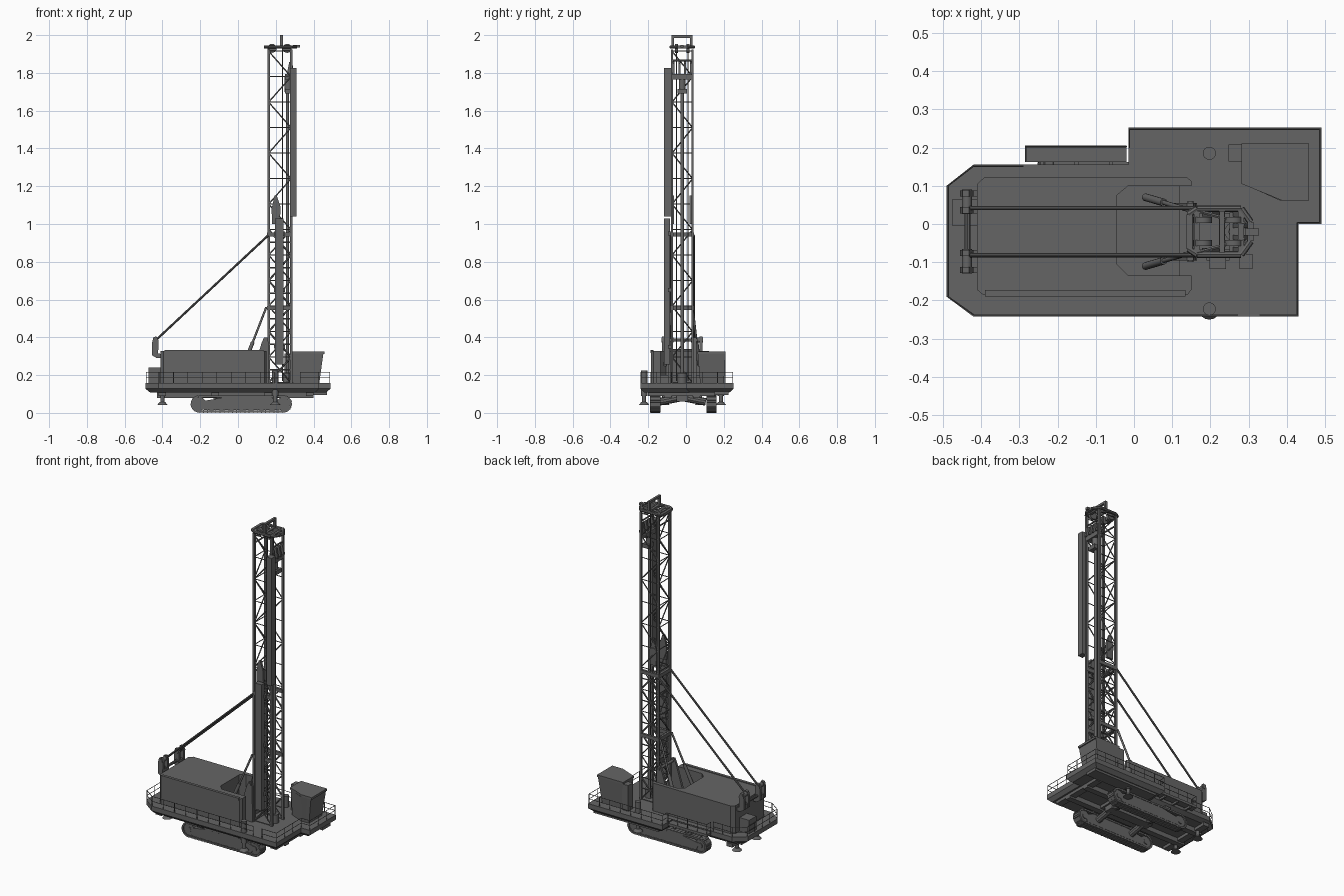
import bpy, bmesh, math
from mathutils import Vector, Matrix

if "Cube" in bpy.data.objects:
    bpy.data.objects.remove(bpy.data.objects["Cube"])

CY = -0.02                       # centre line of mast and undercarriage
dark = bpy.data.materials.new("dark_grey_paint")
dark.diffuse_color = (.13, .13, .13, 1)
dark.use_nodes = True
dark.node_tree.nodes["Principled BSDF"].inputs["Base Color"].default_value = dark.diffuse_color


class Part:
    """Collects simple solids into one named mesh object."""
    def __init__(self, name):
        self.name, self.bm = name, bmesh.new()

    def box(self, lo, hi, rot=None):
        c = (Vector(lo) + Vector(hi)) / 2
        s = Vector(hi) - Vector(lo)
        m = Matrix.Translation(c) @ (rot or Matrix()) @ Matrix.Diagonal((*s, 1))
        bmesh.ops.create_cube(self.bm, size=1, matrix=m)

    def rod(self, a, b, r, n=6, r2=None):
        a, b = Vector(a), Vector(b)
        d = b - a
        m = Matrix.Translation((a + b) / 2) @ d.to_track_quat('Z', 'Y').to_matrix().to_4x4()
        bmesh.ops.create_cone(self.bm, cap_ends=True, segments=n, radius1=r,
                              radius2=r if r2 is None else r2, depth=d.length, matrix=m)

    def prism(self, low, lo, hi, axis='z', high=None):
        put = (lambda p, h: (p[0], p[1], h)) if axis == 'z' else (lambda p, h: (p[0], h, p[1]))
        A = [self.bm.verts.new(put(p, lo)) for p in low]
        B = [self.bm.verts.new(put(p, hi)) for p in (high or low)]
        self.bm.faces.new(A)
        self.bm.faces.new(B)
        for i in range(len(A)):
            j = (i + 1) % len(A)
            self.bm.faces.new((A[i], A[j], B[j], B[i]))

    def done(self):
        bmesh.ops.recalc_face_normals(self.bm, faces=self.bm.faces)
        me = bpy.data.meshes.new(self.name)
        self.bm.to_mesh(me)
        self.bm.free()
        me.materials.append(dark)
        ob = bpy.data.objects.new(self.name, me)
        bpy.context.collection.objects.link(ob)
        bpy.ops.object.select_all(action='DESELECT')
        ob.select_set(True)
        bpy.context.view_layer.objects.active = ob
        bpy.ops.object.shade_smooth_by_angle(angle=math.radians(31))


def sides(off):
    return (CY - off, CY + off)


# deck: full plate above a tapered skirt
outline = [(-.49, -.19), (-.42, -.242), (.43, -.242), (.43, 0), (.49, 0), (.49, .252),
           (-.015, .252), (-.015, .155), (-.42, .155), (-.49, .10)]
under = [(-.465, -.18), (-.41, -.222), (.41, -.222), (.41, .02), (.465, .02), (.465, .23),
         (.005, .23), (.005, .135), (-.41, .135), (-.465, .09)]
p = Part("deck")
p.prism(outline, .128, .157)
p.prism(under, .108, .128, high=outline)
p.done()

p = Part("side_walkway")
p.box((-.285, .162, .14), (-.02, .205, .155))
for x in (-.24, -.15, -.06):
    p.box((x - .005, .14, .128), (x + .005, .2, .142))
p.done()

# chassis beams under the deck
p = Part("chassis_frame")
for y in sides(.075):
    p.box((-.43, y - .018, .08), (.40, y + .018, .112))
for x in (-.4, -.12, .16, .38):
    p.box((x - .02, -.2, .09), (x + .02, .15, .112))
p.box((.03, .15, .095), (.47, .225, .112))
p.done()

# axles joining the tracks
p = Part("track_axles")
for x in (-.1, .14):
    for s in (-1, 1):
        p.rod((x, CY, .082), (x, CY + s * .125, .058), .02, 10)
p.box((-.13, CY - .03, .06), (.17, CY + .03, .09))
p.done()


# crawler tracks made of shoes on a loop
def loop_point(t, x0=-.205, x1=.24, r=.04):
    L, arc = x1 - x0, math.pi * r
    t *= 2 * (L + arc)
    if t < L:
        return x0 + t, -r, 0
    if t < L + arc:
        a = (t - L) / r
        return x1 + r * math.sin(a), -r * math.cos(a), a
    if t < 2 * L + arc:
        return x1 - (t - L - arc), r, math.pi
    a = (t - 2 * L - arc) / r + math.pi
    return x0 + r * math.sin(a), -r * math.cos(a), a


for name, y in (("right_track", CY - .1425), ("left_track", CY + .155)):
    p = Part(name)
    for i in range(52):
        x, z, a = loop_point(i / 52)
        z += .0475
        p.box((x - .0112, y - .027, z - .005), (x + .0112, y + .027, z + .005),
              Matrix.Rotation(-a, 4, 'Y'))
        p.box((x - .002, y - .026, z - .007), (x + .002, y + .026, z + .007),
              Matrix.Rotation(-a, 4, 'Y'))
    for x in (-.205, .24):
        p.rod((x, y - .02, .0475), (x, y + .02, .0475), .036, 20)
        p.rod((x, y - .025, .0475), (x, y + .025, .0475), .016, 16)
    for i in range(7):
        x = -.14 + i * .053
        p.rod((x, y - .022, .024), (x, y + .022, .024), .015, 12)
    p.prism([(-.18, .016), (.22, .016), (.24, .06), (.17, .083), (-.07, .083), (-.2, .06)],
            y - .024, y + .024, 'y')
    p.done()

# levelling jacks
p = Part("levelling_jacks")
for x, y, top in ((.197, .185, .225), (.197, -.222, .225), (-.4, .075, .13), (-.4, -.115, .13)):
    p.rod((x, y, .09), (x, y, top), .017, 16)
    p.rod((x, y, .05), (x, y, .09), .011, 16)
    p.rod((x, y, .042), (x, y, .058), .028, 16, .014)
p.done()

# machinery house with a recess for the lowered mast
p = Part("machinery_house")
p.prism([(-.41, -.172), (-.395, -.185), (.14, -.185), (.15, -.172), (.15, -.135), (-.015, -.135),
         (-.045, -.105), (-.045, .075), (-.015, .1), (.15, .1), (.15, .112), (.138, .123),
         (-.39, .123), (-.41, .105)], .155, .328)
p.box((-.045, -.135, .155), (.12, .1, .2))
p.box((-.39, -.189, .318), (.135, -.172, .332))
p.done()
p = Part("rear_service_box")
p.box((-.475, -.005, .155), (-.41, .065, .24))
p.done()

# operator cab, wider at the roof
cab = [(.29, .2), (.43, .2), (.43, .075), (.375, .075), (.29, .112)]
roof = [(.285, .21), (.452, .21), (.452, .062), (.38, .062), (.285, .105)]
p = Part("operator_cab")
p.prism(cab, .155, .315, high=roof)
p.prism([(x + (.006 if x > .3 else -.004), y) for x, y in roof], .313, .326)
p.box((.247, .163, .155), (.29, .208, .315))
p.done()

# deck railings
p = Part("railings")
paths = [[(.27, -.238), (-.418, -.238), (-.486, -.19), (-.486, .1), (-.42, .151), (-.29, .151)],
         [(-.283, .165), (-.283, .202), (-.02, .202)],
         [(-.012, .2), (-.012, .248), (.486, .248), (.486, .004), (.427, .004), (.427, -.238),
          (.33, -.238)]]
for path in paths:
    for a, b in zip(path, path[1:]):
        a, b = Vector((*a, 0)), Vector((*b, 0))
        n = max(1, round((b - a).length / .075))
        for z in (.185, .215):
            p.rod(a + Vector((0, 0, z)), b + Vector((0, 0, z)), .0018, 5)
        for i in range(n + 1):
            q = a.lerp(b, i / n)
            p.rod(q + Vector((0, 0, .15)), q + Vector((0, 0, .216)), .0018, 5)
p.done()

# mast lattice: four chords, side zigzags, open drilling face
X0, X1, Y0, Y1, BAY = .162, .281, -.074, .035, .135
p = Part("mast_lattice")
for x in (X0, X1):
    for y in (Y0, Y1):
        p.box((x - .007, y - .006, .155), (x + .007, y + .006, 1.925))
for i in range(14):
    z = .16 + i * BAY
    f, g = (X0, X1) if i % 2 else (X1, X0)
    for y in (Y0, Y1):
        p.rod((X0, y, z), (X1, y, z), .0028)
        if i < 13:
            p.rod((f, y, z), (g, y, z + BAY), .0035)
        if i < 6:                # heavier cross bracing low down
            p.rod((g, y, z), (f, y, z + BAY), .005)
            p.rod((X0, y, z + BAY / 2), (X1, y, z + BAY / 2), .004)
    p.rod((X0, Y0, z), (X0, Y1, z), .0028)
    if i < 13:
        f, g = (Y0, Y1) if i % 2 else (Y1, Y0)
        p.rod((X0, f, z), (X0, g, z + BAY), .0035)
for z in (.555, .945):
    p.box((X0 - .008, Y0 - .007, z - .011), (X1, Y0 + .007, z + .011))
    p.box((X0 - .008, Y1 - .007, z - .011), (X1, Y1 + .007, z + .011))
    p.box((X0 - .008, Y0, z - .011), (X0 + .008, Y1, z + .011))
p.done()

# mast crown: open frame narrowing forward, sheaves and top portal
p = Part("mast_crown")
for s in (-1, 1):
    pts = [(.142, CY + s * .045), (.165, CY + s * .06), (.28, CY + s * .06), (.305, CY + s * .025)]
    for a, b in zip(pts, pts[1:]):
        p.rod((*a, 1.937), (*b, 1.937), .009, 8)
    p.rod((.165, CY + s * .055, 1.94), (.29, CY + s * .02, 1.94), .005)
    for x in (.18, .26):
        p.rod((x, CY + s * .03 - .008, 1.93), (x, CY + s * .03 + .008, 1.93), .024, 20)
for x, w in ((.145, .045), (.165, .06), (.23, .06), (.28, .06), (.305, .025)):
    p.box((x - .008, CY - w, 1.928), (x + .008, CY + w, 1.944))
p.box((.29, -.03, 1.934), (.327, -.012, 1.948))
for y in (-.07, .028):
    p.box((.223, y - .006, 1.94), (.237, y + .006, 2))
p.box((.223, -.076, 1.986), (.237, .034, 2))
for x in (X0, X1):
    p.rod((x, Y0, 1.865), (x, Y1, 1.865), .005)
p.done()

# rotary head, carriage and drill string
p = Part("rotary_head")
p.box((.25, -.07, 1.765), (.29, .03, 1.795))
for y in (-.066, -.035, -.005, .026):
    p.prism([(.258, 1.79), (.298, 1.79), (.288, 1.85), (.272, 1.86)], y - .006, y + .006, 'y')
p.box((.25, -.046, 1.69), (.292, .006, 1.715))
p.rod((.265, CY, 1.7), (.265, CY, 1.78), .018, 16)
p.done()
p = Part("drill_string")
p.rod((.262, CY, .12), (.262, CY, 1.72), .009, 16)
p.rod((.262, CY, .155), (.262, CY, .21), .025, 16)
for y in sides(.03):             # feed cables
    p.rod((.235, y, .17), (.235, y, 1.93), .003)
p.done()

# pipe rack beside the mast and upper hose tray
p = Part("pipe_rack")
p.box((.197, -.117, .255), (.241, -.086, 1.03))
for z in (.35, .65, .95):
    p.box((.19, -.095, z - .01), (.25, -.07, z + .01))
p.done()
p = Part("hose_tray")
p.box((.276, -.117, 1.04), (.31, -.078, 1.825))
p.done()
p = Part("rack_brackets")
for y in (-.07, .026):
    p.prism([(.18, 1.0), (.222, 1.0), (.225, 1.09), (.205, 1.15), (.193, 1.15), (.178, 1.08)],
            y - .007, y + .007, 'y')
p.done()

# mast pivot supports and raising cylinders
p = Part("mast_pivot_supports")
for y in sides(.068):
    p.prism([(.06, .157), (.165, .157), (.162, .37), (.155, .4), (.138, .4), (.125, .37)],
            y - .007, y + .007, 'y')
p.rod((.148, -.1, .385), (.148, .06, .385), .008, 12)
p.done()
p = Part("raising_cylinders")
for s in (-1, 1):
    a, b = Vector((.03, CY + s * .09, .25)), Vector((.15, CY + s * .055, .56))
    p.rod(a, a.lerp(b, .4), .01, 16)
    p.rod(a, b, .006, 12)
p.done()

# long mast braces and their rear anchors
p = Part("mast_braces")
for y in sides(.062):
    p.rod((-.435, y, .385), (.16, y, .94), .006, 10)
p.done()
p = Part("brace_anchors")
for y in sides(.078):
    for dy in (-.022, .022):
        p.prism([(-.455, .305), (-.43, .29), (-.4, .29), (-.4, .31), (-.423, .315), (-.42, .38),
                 (-.432, .405), (-.448, .4), (-.455, .37)], y + dy - .008, y + dy + .008, 'y')
    p.rod((-.437, y - .032, .385), (-.437, y + .032, .385), .013, 12)
    p.box((-.45, y - .015, .3), (-.425, y + .015, .33))
p.rod((-.435, CY - .07, .33), (-.435, CY + .07, .33), .008, 10)
p.done()
